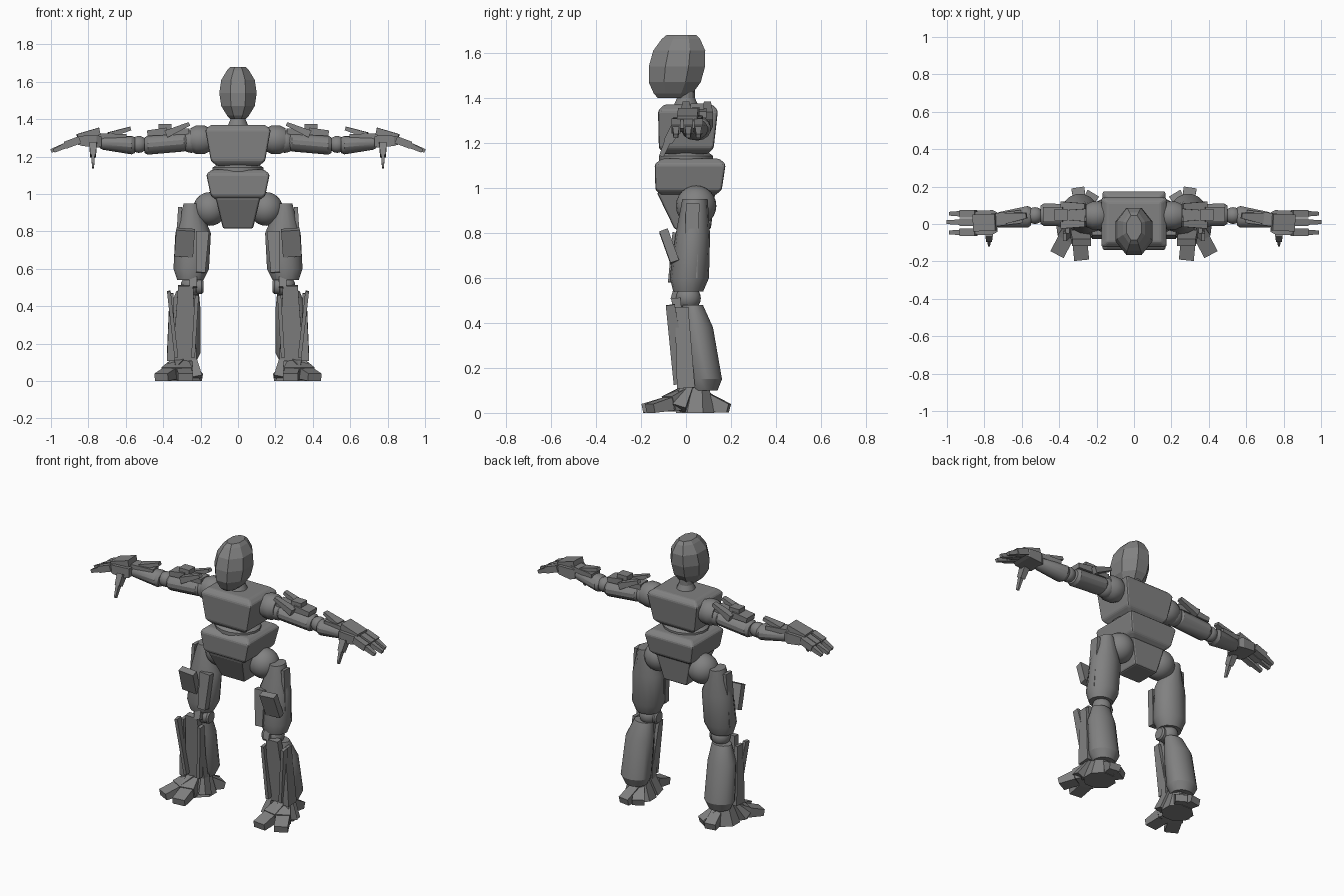
import bpy, bmesh
from math import pi, cos, sin
from mathutils import Vector

default_cube = bpy.data.objects.get("Cube")
if default_cube:
    bpy.data.objects.remove(default_cube, do_unlink=True)

grey = bpy.data.materials.new("mid_grey")
grey.use_nodes = True
grey.diffuse_color = (.22, .22, .22, 1)
grey.node_tree.nodes["Principled BSDF"].inputs["Base Color"].default_value = grey.diffuse_color

SIDEWAYS = Vector((1, 0, 0))
FORWARD = Vector((0, 1, 0))
UPWARD = Vector((0, 0, 1))


def finish(name, bm, mirror, smooth, bevel):
    bmesh.ops.recalc_face_normals(bm, faces=bm.faces)
    mesh = bpy.data.meshes.new(name)
    bm.to_mesh(mesh)
    bm.free()
    mesh.materials.append(grey)
    obj = bpy.data.objects.new(name, mesh)
    bpy.context.collection.objects.link(obj)
    if bevel:
        modifier = obj.modifiers.new("bevel", "BEVEL")
        modifier.width = bevel
        modifier.segments = 2
    if mirror:
        obj.modifiers.new("mirror", "MIRROR").use_mirror_merge = False
    if smooth:
        bpy.ops.object.select_all(action="DESELECT")
        obj.select_set(True)
        bpy.context.view_layer.objects.active = obj
        bpy.ops.object.shade_smooth_by_angle(angle=.5)


def loft(name, rings, sides=4, axis=None, mirror=True, bevel=0):
    """Skin a list of (centre, (half_width, half_depth)) rings."""
    direction = axis or (Vector(rings[-1][0]) - Vector(rings[0][0])).normalized()
    reference = FORWARD if abs(direction.z) > .8 else UPWARD
    across = reference.cross(direction).normalized()
    along = direction.cross(across)
    angles = [2 * pi * (i + .5) / sides for i in range(sides)]
    bm = bmesh.new()
    loops = []
    for centre, (width, depth) in rings:
        offsets = [across * cos(a) * width + along * sin(a) * depth for a in angles]
        loops.append([bm.verts.new(Vector(centre) + o / cos(pi / sides)) for o in offsets])
    for low, high in zip(loops, loops[1:]):
        for i in range(sides):
            j = (i + 1) % sides
            bm.faces.new((low[i], low[j], high[j], high[i]))
    bm.faces.new(loops[0])
    bm.faces.new(loops[-1])
    finish(name, bm, mirror, sides > 8, bevel)


def part(name, start, end, size, end_size=None, rim=0, **options):
    """Tapered block or tube; rim is the length share of its drawn-in ends."""
    start, end = Vector(start), Vector(end)
    size, end_size = Vector(size), Vector(end_size or size)
    steps = [(0, .8), (rim, 1), (1 - rim, 1), (1, .8)] if rim else [(0, 1), (1, 1)]
    loft(name, [(start.lerp(end, t), size.lerp(end_size, t) * s) for t, s in steps], **options)


def ball(name, centre, radius):
    bm = bmesh.new()
    bmesh.ops.create_uvsphere(bm, u_segments=20, v_segments=12, radius=radius)
    bmesh.ops.translate(bm, verts=bm.verts, vec=centre)
    finish(name, bm, True, True, 0)


# Head: rounded profile, narrow at chin and crown
head_rings = []
for i in range(7):
    t = (1 - cos(pi * i / 6)) / 2
    swell = 1 - .6 * abs(2 * t - 1) ** 2.5
    head_rings.append(((0, .04 * t - .06, 1.4 + .28 * t), (.1 * swell, .125 * swell ** .7)))
loft("head", head_rings, sides=8, axis=UPWARD, mirror=False)

# Neck and torso
torso = dict(axis=UPWARD, mirror=False)
part("neck", (0, 0, 1.38), (0, 0, 1.46), (.04, .04), sides=12, **torso)
part("neck_base", (0, 0, 1.33), (0, 0, 1.4), (.07, .07), (.04, .04), sides=12, **torso)
part("chest", (0, 0, 1.15), (0, .01, 1.37), (.14, .12), (.18, .135), rim=.12, bevel=.01, **torso)
part("midriff", (0, 0, 1.1), (0, 0, 1.16), (.135, .12), rim=.3, sides=16, **torso)
part("waist", (0, .01, .965), (0, .02, 1.13), (.14, .145), (.175, .16), rim=.15, bevel=.01, **torso)
part("pelvis", (0, .03, .815), (0, 0, .98), (.08, .08), (.12, .13), bevel=.01, **torso)

# Hips and thighs
ball("hip_joint", (.15, .045, .92), .09)
thigh_rings = [
    ((.25, .04, .95), (.04, .055)),
    ((.24, .03, .79), (.095, .075)),
    ((.25, .015, .6), (.095, .085)),
    ((.255, .01, .54), (.07, .065)),
]
loft("thigh", thigh_rings, sides=14, axis=UPWARD)
part("thigh_plate", (.28, -.1, .81), (.29, -.05, .67), (.05, .02))
part("thigh_strip", (.19, -.04, .8), (.2, -.06, .58), (.035, .02), (.025, .02))
part("thigh_side_rib", (.31, .03, .93), (.33, .02, .6), (.01, .03))

# Knees
ball("knee_joint", (.25, .01, .51), .056)
part("knee_disc", (.185, 0, .505), (.23, 0, .505), (.04, .04), rim=.2, sides=16)
part("knee_pin", (.24, -.03, .57), (.24, -.05, .5), (.02, .02))

# Shins
calf_rings = [
    ((.27, .03, .48), (.06, .045)),
    ((.285, .05, .38), (.085, .07)),
    ((.29, .08, .15), (.09, .08)),
    ((.29, .08, .1), (.065, .06)),
]
loft("calf", calf_rings, sides=16, axis=UPWARD)
part("shin_plate", (.28, -.045, .51), (.285, 0, .11), (.04, .02), (.065, .02))
part("shin_outer_blade", (.37, -.07, .48), (.33, -.02, .13), (.01, .02), (.01, .035))
part("shin_inner_blade", (.22, -.055, .46), (.24, -.02, .13), (.01, .02), (.01, .035))
part("shin_side_panel", (.355, -.02, .47), (.36, 0, .11), (.01, .03), (.02, .04))

# Feet
part("ankle", (.29, .04, 0), (.29, .05, .13), (.09, .085), (.05, .05), sides=8, axis=UPWARD)
toes = {
    "outer_toe": ((.365, -.075, .04), (.41, -.16, .02)),
    "inner_toe": ((.29, -.09, .04), (.28, -.19, .02)),
}
for name, (middle, tip) in toes.items():
    part(name + "_base", (.31, .02, .075), middle, (.035, .05), (.045, .035))
    part(name + "_tip", middle, tip, (.04, .03), (.04, .02))
for name, tip in {"outer_heel": (.3, .19, .02), "inner_heel": (.22, .16, .02)}.items():
    part(name, (.28, .06, .055), tip, (.03, .05), (.035, .02))
part("ankle_outer_fin", (.385, -.03, .02), (.34, .01, .13), (.03, .03), (.01, .025))
part("ankle_inner_fin", (.215, -.02, .02), (.235, .01, .13), (.025, .03), (.01, .025))

# Shoulders and upper arms
tube = dict(sides=14, axis=SIDEWAYS)
part("shoulder_ring", (.15, .045, 1.29), (.255, .045, 1.29), (.075, .075), rim=.3, **tube)
ball("shoulder_joint", (.25, .045, 1.28), .06)
part("upper_arm", (.27, .045, 1.28), (.5, .05, 1.26), (.06, .05), rim=.08, **tube)
part("upper_arm_block", (.38, .05, 1.335), (.485, .05, 1.325), (.04, .02), (.04, .015))
part("upper_arm_cap", (.355, .05, 1.355), (.425, .05, 1.355), (.03, .02))
part("shoulder_pad", (.26, .045, 1.335), (.37, .05, 1.33), (.04, .015))
for name, y in {"front": 0, "rear": .095}.items():
    part(name + "_shoulder_blade", (.385, y, 1.32), (.26, y, 1.375), (.025, .02), (.015, .01))

# Elbows and forearms
ball("elbow_joint", (.53, .045, 1.265), .045)
part("forearm", (.55, .04, 1.26), (.74, .02, 1.275), (.06, .05), (.04, .035), rim=.1, **tube)
part("forearm_blade", (.69, .03, 1.315), (.575, .045, 1.35), (.03, .015), (.015, .01))
part("forearm_guard", (.6, .04, 1.305), (.76, .02, 1.31), (.035, .015))

# Hands
part("palm", (.73, .01, 1.28), (.86, .005, 1.285), (.065, .035), (.065, .025), rim=.2, axis=SIDEWAYS)
part("hand_guard", (.74, .01, 1.335), (.86, .005, 1.31), (.045, .02), (.045, .01))
fingers = {"rear_finger": (.055, .985), "middle_finger": (.01, 1), "front_finger": (-.045, .985)}
for name, (y, reach) in fingers.items():
    part(name + "_base", (.845, y, 1.29), (.925, y, 1.26), (.02, .02))
    part(name + "_tip", (.92, y, 1.26), (reach, y, 1.23), (.015, .015), (.01, .01))
part("thumb_base", (.775, -.045, 1.265), (.775, -.08, 1.205), (.02, .025), (.015, .02))
part("thumb_tip", (.775, -.08, 1.21), (.775, -.11, 1.14), (.01, .015), (.005, .01))
